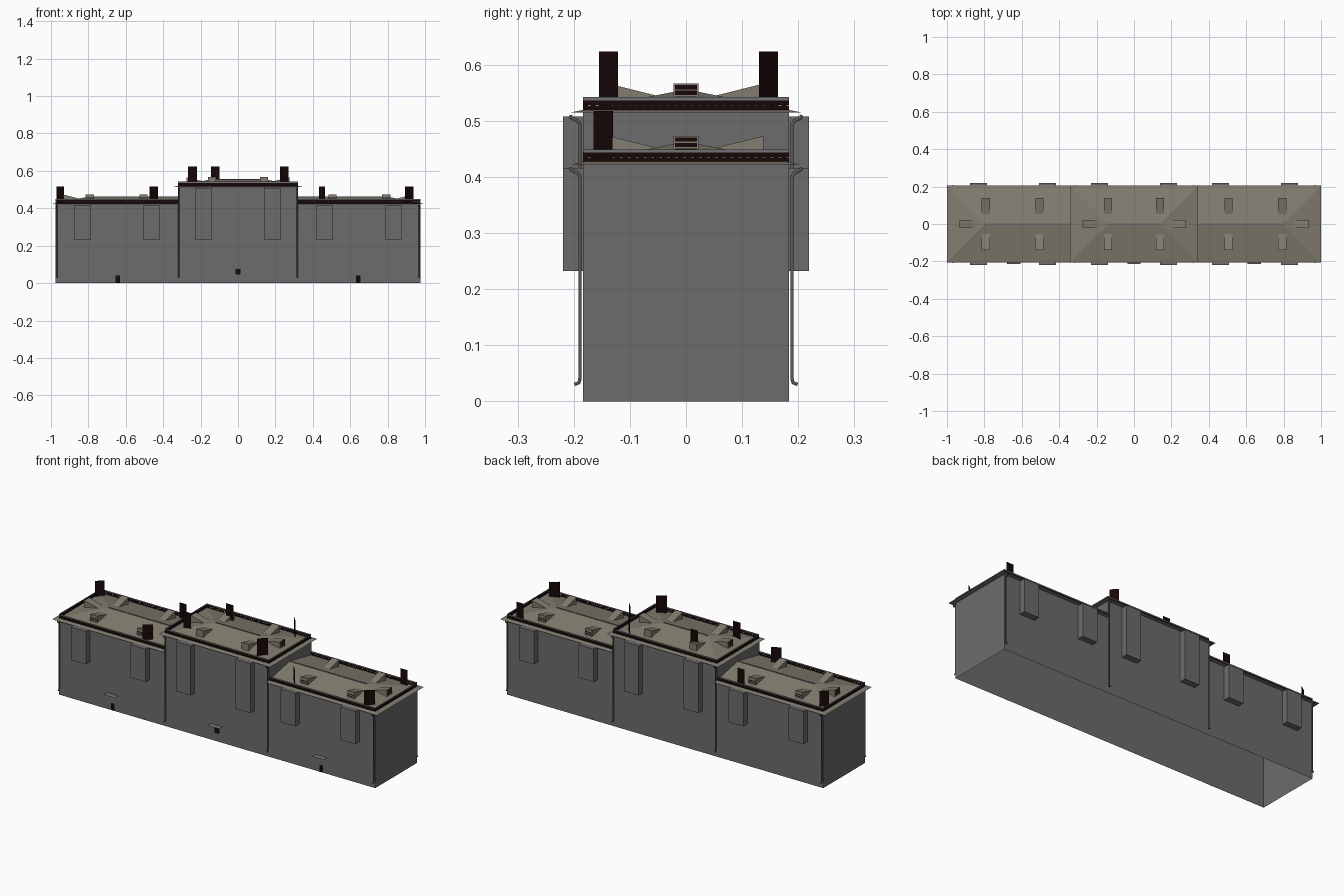
import bpy, math
from mathutils import Vector, Matrix

if "Cube" in bpy.data.objects:
    bpy.data.objects.remove(bpy.data.objects["Cube"])


def mat(name, r, g, b):
    m = bpy.data.materials.new(name)
    m.diffuse_color = (r, g, b, 1)
    m.use_nodes = True
    m.node_tree.nodes["Principled BSDF"].inputs["Base Color"].default_value = m.diffuse_color
    return m


WALL = mat("wall_grey", .15, .15, .155)
ROOF = mat("roof_stone", .225, .205, .16)
DARK = mat("dark_brown", .009, .002, .002)
PIPE = mat("pipe_bronze", .115, .105, .08)
TRIM = mat("trim_grey", .17, .17, .18)
RIDGE = mat("ridge_slate", .13, .135, .15)


def mesh(name, verts, faces, m, M=None):
    me = bpy.data.meshes.new(name)
    me.from_pydata([(M @ Vector(v)) if M else v for v in verts], [], faces)
    me.materials.append(m)
    ob = bpy.data.objects.new(name, me)
    bpy.context.collection.objects.link(ob)
    return ob


def box(name, x0, x1, y0, y1, z0, z1, m, M=None):
    v = [(x, y, z) for z in (z0, z1) for x, y in ((x0, y0), (x1, y0), (x1, y1), (x0, y1))]
    f = [(3, 2, 1, 0), (4, 5, 6, 7)] + [(i, (i + 1) % 4, (i + 1) % 4 + 4, i + 4) for i in range(4)]
    return mesh(name, v, f, m, M)


def plate(name, x0, x1, y0, y1, z, m):
    """Flat horizontal sheet."""
    return mesh(name, [(x0, y0, z), (x1, y0, z), (x1, y1, z), (x0, y1, z)], [(0, 1, 2, 3)], m)


def card(name, x0, x1, z0, z1, m, M):
    """Flat upright sheet along local x."""
    return mesh(name, [(x0, 0, z0), (x1, 0, z0), (x1, 0, z1), (x0, 0, z1)], [(0, 1, 2, 3)], m, M)


def roof(name, x0, x1, hip0, hip1, h):
    """Shallow roof sheet, hipped or straight at each end, with a ridge cap."""
    e, zr, ze = .205, h + .043, h + .002
    a = x0 + e if hip0 else x0
    b = x1 - e if hip1 else x1
    v = [(x0, -e, ze), (x1, -e, ze), (x1, e, ze), (x0, e, ze), (a, 0, zr), (b, 0, zr)]
    f = [(0, 1, 5, 4), (2, 3, 4, 5)] + [(3, 0, 4)] * hip0 + [(1, 2, 5)] * hip1
    mesh(name, v, f, ROOF)
    box(name + "_ridge_cap", a, b, -.004, .004, zr - .003, zr + .001, RIDGE)


def dormer(name, x, y, angle, h, slats):
    """Wedge facing local -y, running back until it meets the roof."""
    M = Matrix.Translation((x, y, 0)) @ Matrix.Rotation(angle, 4, 'Z')
    w, o, i = .022, -.138, -.053
    v = [(s * w, o, z) for s in (-1, 1) for z in (h + .008, h + .053)]
    v += [(-w, i, h + .032), (w, i, h + .032)]
    mesh(name, v, [(0, 2, 3, 1), (1, 3, 5, 4), (0, 1, 4), (2, 5, 3)], ROOF, M)
    S = M @ Matrix.Translation((0, o - .001, 0))
    for k in range(slats):
        z = h + .023 + k * .010
        card(name + "_slat", -.02, .02, z, z + (.0075 if slats > 2 else .005), DARK, S)


def railing(name, p, q, h):
    """Flat dark two-bar railing with small posts and a grey coping."""
    d = Vector(q) - Vector(p)
    L = d.length
    M = Matrix.Translation((p[0], p[1], 0)) @ Matrix.Rotation(math.atan2(d.y, d.x), 4, 'Z')
    for part, z0, z1, m in (("_base", 0, .006, TRIM), ("_lower_bar", .006, .014, DARK),
                            ("_upper_bar", .0155, .023, DARK), ("_coping", .023, .029, TRIM)):
        card(name + part, 0, L, h + z0, h + z1, m, M)
    n = max(2, round(L / .014))
    for k in range(n):
        a = k * L / n
        card(name + "_post", a, a + .009, h + .014, h + .0155, DARK, M)


# --- Walls: one open-bottomed shell per block, wings open towards the centre
HW, HC = .42, .513
X1, X2, Y = .975, .32, .184


def walls(name, pts, z0, z1, closed):
    n = len(pts)
    v = [(x, y, z) for z in (z0, z1) for x, y in pts]
    mesh(name, v, [(i, (i + 1) % n, (i + 1) % n + n, i + n) for i in range(n if closed else n - 1)], WALL)


walls("centre_upper_walls", [(-X2, -Y), (X2, -Y), (X2, Y), (-X2, Y)], HW, HC, True)
for t in (-1, 1):
    walls("centre_lower_wall", [(t * -X2, t * Y), (t * X2, t * Y)], 0, HW, False)
plate("centre_eaves", -.342, .342, -.206, .206, HC, TRIM)
roof("centre_roof", -.342, .342, True, True, HC)

for s, n in ((-1, "left"), (1, "right")):
    walls(n + "_walls", [(s * X2, -Y), (s * X1, -Y), (s * X1, Y), (s * X2, Y)], 0, HW, False)
    a, b = sorted((s * 1.0, s * X2))
    plate(n + "_eaves", a, b, -.206, .206, HW, TRIM)
    roof(n + "_roof", a, b, s < 0, s > 0, HW)
    railing(n + "_end_railing", (s * X1, -Y), (s * X1, Y), HW)
    railing("centre_end_railing", (s * X2, -Y), (s * X2, Y), HC)
    # End dormers on the hips
    dormer(n + "_end_dormer", s * .795, 0, s * math.pi / 2, HW, 3)
    dormer("centre_end_dormer", s * .137, 0, s * math.pi / 2, HC, 3)

# --- Front and back: railings, dormers, bays, pipes
for t in (-1, 1):
    ang = 0 if t < 0 else math.pi
    railing("centre_railing", (-X2, t * Y), (X2, t * Y), HC)
    for s in (-1, 1):
        railing("wing_railing", (s * X2, t * Y), (s * X1, t * Y), HW)
        for x, h in ((.139, HC), (.505, HW), (.793, HW)):
            dormer("dormer", s * x, 0, ang, h, 2 if h == HW else 0)
        for x, h in ((.184, HC - .005), (.462, HW - .004), (.831, HW - .004)):
            y0, y1 = sorted((t * Y, t * .219))
            box("bay", s * x - .046, s * x + .046, y0, y1, .232, h, WALL)
        # Downpipes with a swan neck and an outward shoe
        for x, h in ((.316, HC), (.969, HW)):
            cu = bpy.data.curves.new("downpipe", 'CURVE')
            cu.dimensions = '3D'
            cu.bevel_depth = .0035
            cu.bevel_resolution = 1
            cu.use_fill_caps = True
            pts = [(.206, h - .003), (.204, h - .008), (.193, h - .013), (.189, h - .02),
                   (.189, .04), (.191, .033), (.199, .03)]
            sp = cu.splines.new('POLY')
            sp.points.add(len(pts) - 1)
            for p, (y, z) in zip(sp.points, pts):
                p.co = (s * x, t * y, z, 1)
            cu.materials.append(PIPE)
            bpy.context.collection.objects.link(bpy.data.objects.new("downpipe", cu))

# --- Entrance canopies with small dark plates below
for x in (-.643, 0, .643):
    plate("canopy", x - .035, x + .035, -.215, -Y, .09, TRIM)
    z0, z1, w = (.045, .076, .014) if x == 0 else (0, .04, .011)
    card("entrance_plate", x - w, x + w, z0, z1, DARK, Matrix.Translation((0, -Y - .0008, 0)))

# --- Chimneys: flat upright cards, (x, y, half width x, half width y)
for x, y, dx, dy in ((-.95, .14, .02, .015), (-.45, -.15, .022, .015), (-.45, .16, .022, 0),
                     (-.243, -.10, .023, 0), (-.122, .10, .023, 0),
                     (.247, -.138, .022, .017), (.247, .147, -.016, .017),
                     (.45, -.147, -.016, .017), (.915, -.148, .022, .017), (.915, .155, .022, 0)):
    z0, z1 = (HC + .01, .623) if abs(x) < .3 else (HW + .01, .517)
    mesh("chimney", [(x - dx, y - dy, z0), (x + dx, y + dy, z0), (x + dx, y + dy, z1), (x - dx, y - dy, z1)],
         [(0, 1, 2, 3)], DARK)
